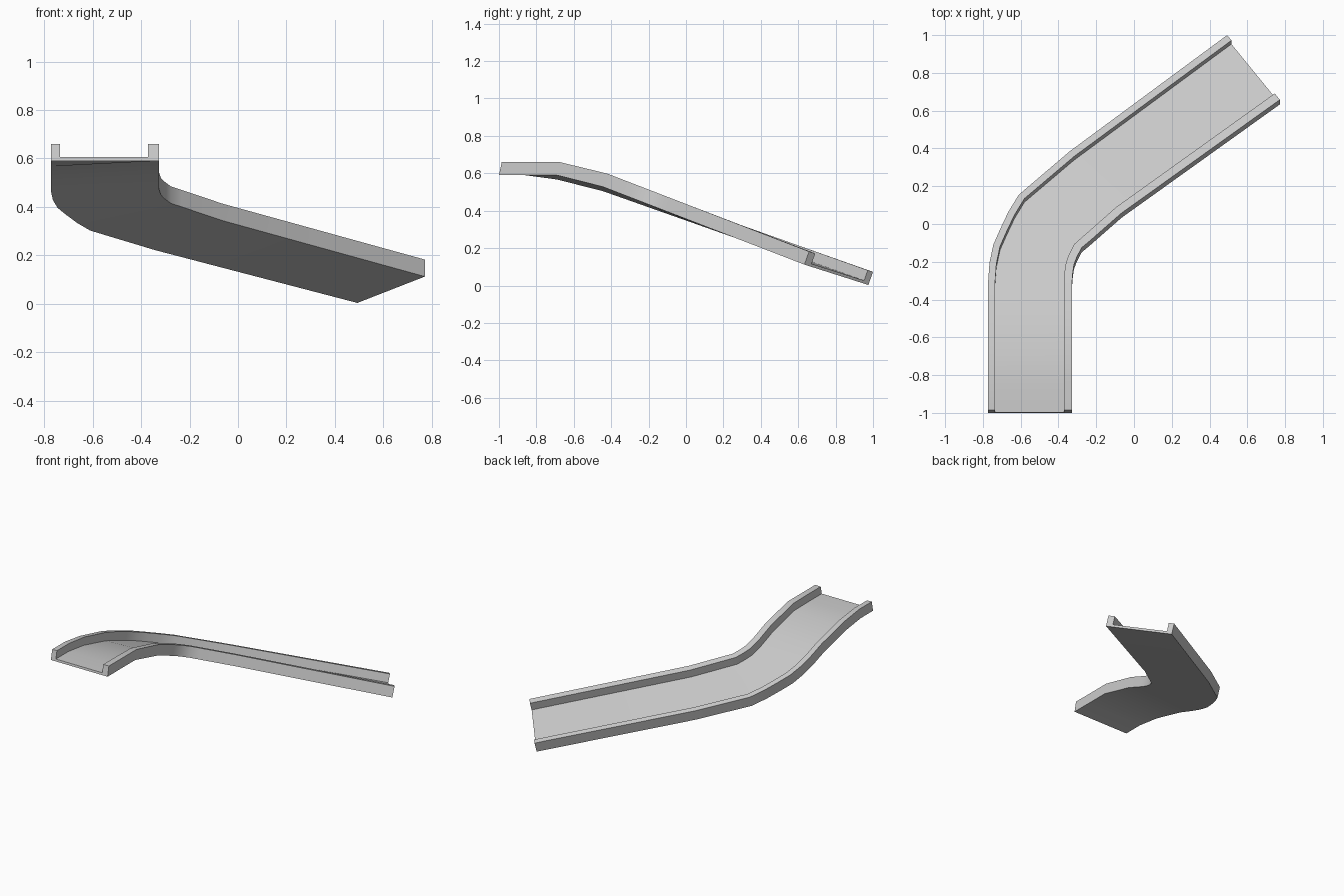
import bpy, bmesh
from mathutils import Vector

if "Cube" in bpy.data.objects:
    bpy.data.objects.remove(bpy.data.objects["Cube"])

# Matching outer edge stations of the chute, in plan: left x, y, right x, y
STATIONS = [
    (-.773, -1.0, -.327, -1.0), (-.773, -.86, -.327, -.86),
    (-.773, -.69, -.327, -.69), (-.773, -.445, -.327, -.445),
    (-.773, -.34, -.327, -.32), (-.765, -.23, -.325, -.29),
    (-.745, -.135, -.318, -.24), (-.71, -.055, -.303, -.20),
    (-.665, .04, -.277, -.15), (-.61, .13, -.235, -.115),
    (-.34, .36, -.066, .033), (.493, .975, .772, .633)]
# Height of the underside along y for each edge
LEFT_Z = [(-1, .59), (-.86, .59), (-.69, .567), (-.445, .505), (.975, .003)]
RIGHT_Z = [(-1, .59), (-.69, .59), (-.445, .528), (.633, .112)]
WALL_L, WALL_R, FLOOR, HEIGHT = .037, .044, .015, .07


def height_at(table, y):
    for (y0, z0), (y1, z1) in zip(table, table[1:]):
        if y <= y1 + 1e-6:
            return z0 + (z1 - z0) * (y - y0) / (y1 - y0)
    return table[-1][1]


def section(lx, ly, rx, ry):
    """U-shaped section: outer wall, rim, inside face and floor on both sides."""
    left = Vector((lx, ly, height_at(LEFT_Z, ly)))
    right = Vector((rx, ry, height_at(RIGHT_Z, ry)))
    across = (right - left).normalized()
    lean = .015 if ly < -.6 else .025
    up = Vector((0, lean / HEIGHT, 1))
    li, ri = left + across * WALL_L, right - across * WALL_R
    return [left, left + up * HEIGHT, li + up * HEIGHT, li + up * FLOOR,
            ri + up * FLOOR, ri + up * HEIGHT, right + up * HEIGHT, right]


# Chute skinned through the sections
bm = bmesh.new()
rings = [[bm.verts.new(p) for p in section(*s)] for s in STATIONS]
for a, b in zip(rings, rings[1:]):
    for i in range(8):
        j = (i + 1) % 8
        bm.faces.new((a[i], a[j], b[j], b[i]))
# Open-ended U caps
for ring in (rings[0], rings[-1]):
    for quad in ((0, 1, 2, 3), (4, 5, 6, 7), (0, 3, 4, 7)):
        bm.faces.new([ring[i] for i in quad])
bmesh.ops.recalc_face_normals(bm, faces=bm.faces)
mesh = bpy.data.meshes.new("slide_chute")
bm.to_mesh(mesh)
bm.free()
chute = bpy.data.objects.new("slide_chute", mesh)
bpy.context.collection.objects.link(chute)
bpy.context.view_layer.objects.active = chute
chute.select_set(True)
bpy.ops.object.shade_smooth_by_angle(angle=.52)
